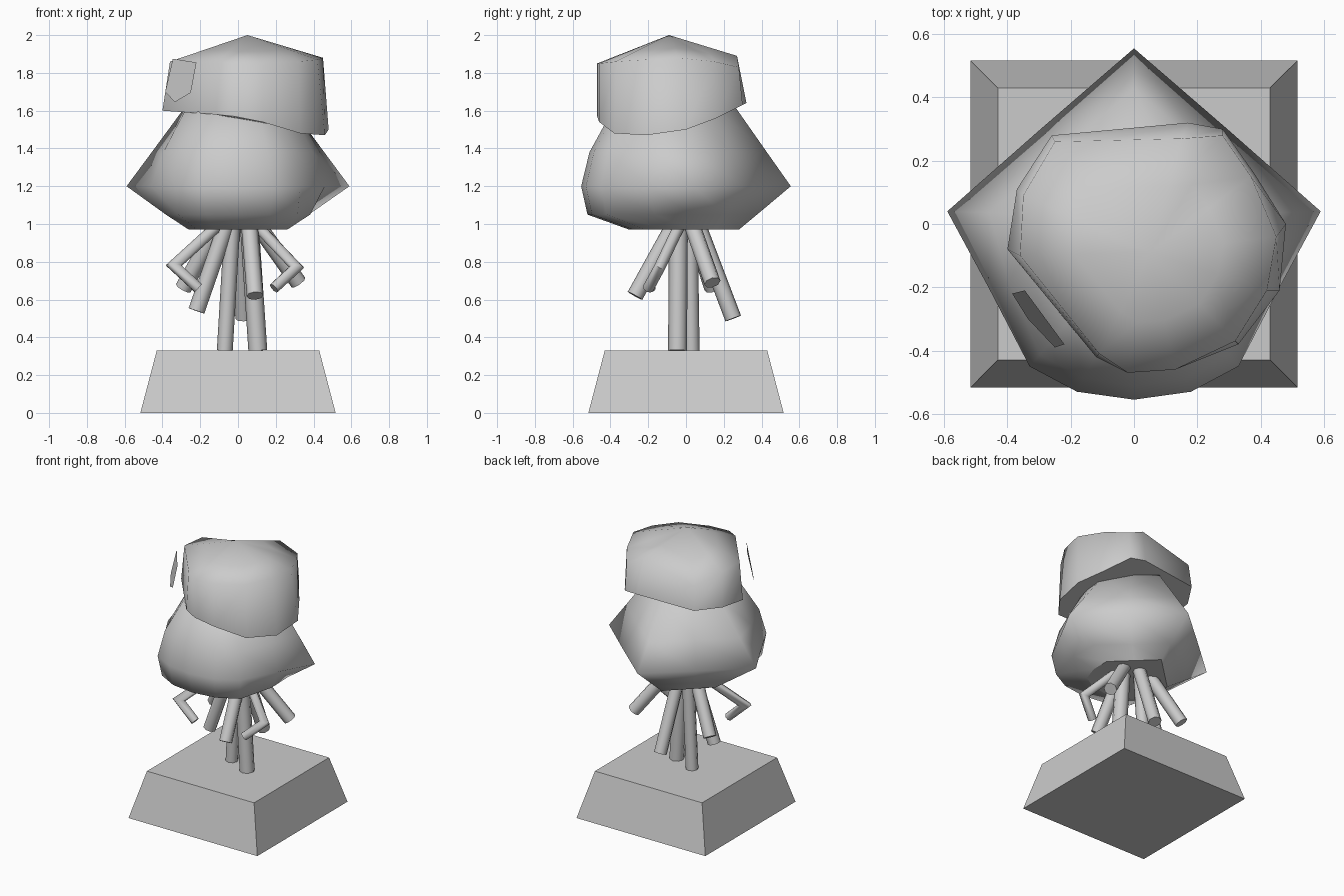
import bpy
import bmesh
from math import radians, sin, cos
from mathutils import Vector

cube = bpy.data.objects.get("Cube")
if cube:
    bpy.data.objects.remove(cube, do_unlink=True)

stone = bpy.data.materials.new("stone_grey")
stone.use_nodes = True
colour = (0.6, 0.6, 0.6, 1)
stone.diffuse_color = colour
stone.node_tree.nodes["Principled BSDF"].inputs["Base Color"].default_value = colour


def finish(name, bm, smooth_angle=None):
    """Turn a bmesh into a named, coloured object."""
    bmesh.ops.recalc_face_normals(bm, faces=bm.faces)
    mesh = bpy.data.meshes.new(name)
    bm.to_mesh(mesh)
    bm.free()
    mesh.materials.append(stone)
    obj = bpy.data.objects.new(name, mesh)
    bpy.context.collection.objects.link(obj)
    if smooth_angle:
        bpy.ops.object.select_all(action="DESELECT")
        obj.select_set(True)
        bpy.context.view_layer.objects.active = obj
        bpy.ops.object.shade_smooth_by_angle(angle=radians(smooth_angle))


def loft(name, rings, smooth_angle=None, apex=None):
    """Skin closed rings; cap both ends, or bring the last ring to an apex."""
    bm = bmesh.new()
    loops = [[bm.verts.new(p) for p in ring] for ring in rings]
    count = len(loops[0])
    for low, high in zip(loops, loops[1:]):
        for i in range(count):
            j = (i + 1) % count
            bm.faces.new((low[i], low[j], high[j], high[i]))
    bottom = bm.faces.new(loops[0])
    for edge in bottom.edges:
        edge.smooth = False
    if apex:
        tip = bm.verts.new(apex)
        for i in range(count):
            bm.faces.new((loops[-1][i], loops[-1][(i + 1) % count], tip))
    else:
        bm.faces.new(loops[-1])
    finish(name, bm, smooth_angle)


def rod(name, path, radius, sides=8):
    """Round bar following a flat path, with a mitred bend."""
    points = [Vector(p) for p in path]
    steps = [(b - a).normalized() for a, b in zip(points, points[1:])]
    side = steps[0].cross(steps[-1] if len(steps) > 1 else Vector((0, 1, 0))).normalized()
    rings = []
    for i, p in enumerate(points):
        before, after = steps[max(i - 1, 0)], steps[min(i, len(steps) - 1)]
        axis = (before + after).normalized()
        across = axis.cross(side) / axis.dot(after)
        turns = [radians(360 * k / sides) for k in range(sides)]
        rings.append([p + radius * (across * cos(a) + side * sin(a)) for a in turns])
    loft(name, rings, 50)


# Pedestal
def square(half, z):
    return [(sx * half, sy * half, z) for sx, sy in ((-1, -1), (1, -1), (1, 1), (-1, 1))]


loft("pedestal", [square(0.517, 0), square(0.43, 0.33)])

# Standing legs
rod("right_standing_leg", [(-0.07, 0.03, 0.33), (-0.03, 0.02, 1)], 0.042)
rod("left_standing_leg", [(0.105, -0.045, 0.33), (0.06, -0.04, 1)], 0.05)

# Short splayed legs hanging from the body: start and end
splayed = {
    "front": ((0.06, -0.06, 1), (0.09, -0.27, 0.62)),
    "right": ((-0.06, 0, 1), (-0.22, -0.01, 0.54)),
    "back_right": ((-0.1, 0.03, 1), (-0.29, 0.14, 0.66)),
    "back_left": ((0.1, 0.03, 1), (0.32, 0.14, 0.69)),
    "back": ((0.01, 0.06, 1), (0.03, 0.25, 0.5)),
}
for side, path in splayed.items():
    rod(side + "_splayed_leg", path, 0.044)

# Thin bent arms
rod("right_arm", [(-0.12, -0.04, 0.98), (-0.34, -0.19, 0.78), (-0.21, -0.19, 0.66)], 0.03)
rod("left_arm", [(0.11, -0.04, 0.98), (0.31, -0.14, 0.77), (0.19, -0.2, 0.66)], 0.03)

# Bulging body: half outlines from back to front, mirrored
waist = [(0, .555), (.295, .3), (.59, .04), (.46, -.2), (.33, -.45), (.18, -.53), (0, -.555)]
neck = [(0, .26), (.14, .145), (.28, .03), (.27, -.15), (.2, -.3), (.1, -.36), (0, -.38)]
base = [(0, .28), (.13, .155), (.26, .03), (.26, -.1), (.22, -.22), (.12, -.28), (0, -.3)]


def body_ring(target, back_blend, front_blend, z):
    """Blend the waist toward another outline; the front keeps more bulge."""
    half = []
    for a, b in zip(waist, target):
        if a[1] < -0.3:
            blend = front_blend
        elif a[1] < 0:
            blend = (front_blend + back_blend) / 2
        else:
            blend = back_blend
        p = Vector(a).lerp(Vector(b), blend)
        half.append((p.x, p.y, z))
    return half + [(-x, y, h) for x, y, h in half[-2:0:-1]]


loft("body", [
    body_ring(base, 1, 1, 0.97),
    body_ring(base, 0.65, 0.13, 1.05),
    body_ring(waist, 0, 0, 1.2),
    body_ring(neck, 0.43, 0.25, 1.38),
    body_ring(neck, 1, 1, 1.62),
], 80)

# Cap with a slanted rim and a low pointed crown
rim = [(-.4, -.08, 1.6), (-.12, -.42, 1.58), (-.02, -.47, 1.57), (.13, -.46, 1.54),
       (.33, -.38, 1.48), (.46, -.21, 1.47), (.48, 0, 1.5), (.38, .16, 1.56),
       (.28, .3, 1.63), (.17, .32, 1.64), (-.26, .28, 1.62), (-.37, .11, 1.61)]
brow = [Vector(p) for p in (
    (-.36, -.1, 1.86), (-.11, -.41, 1.86), (-.02, -.47, 1.85), (.13, -.46, 1.85),
    (.32, -.37, 1.86), (.42, -.21, 1.87), (.45, -.04, 1.88), (.37, .15, 1.86),
    (.28, .28, 1.83), (.15, .27, 1.89), (-.25, .26, 1.79), (-.35, .09, 1.85))]
peak = Vector((0.05, -0.09, 2))
crown = [p.lerp(peak, 0.42) for p in brow]
loft("cap", [rim, brow, crown], 78, apex=peak)

# Loose flat plate beside the cap
bm = bmesh.new()
plate = [(-.345, -.21, 1.875), (-.385, -.22, 1.7), (-.335, -.3, 1.645),
         (-.25, -.39, 1.695), (-.22, -.38, 1.855)]
bm.faces.new([bm.verts.new(p) for p in plate])
finish("side_plate", bm)
